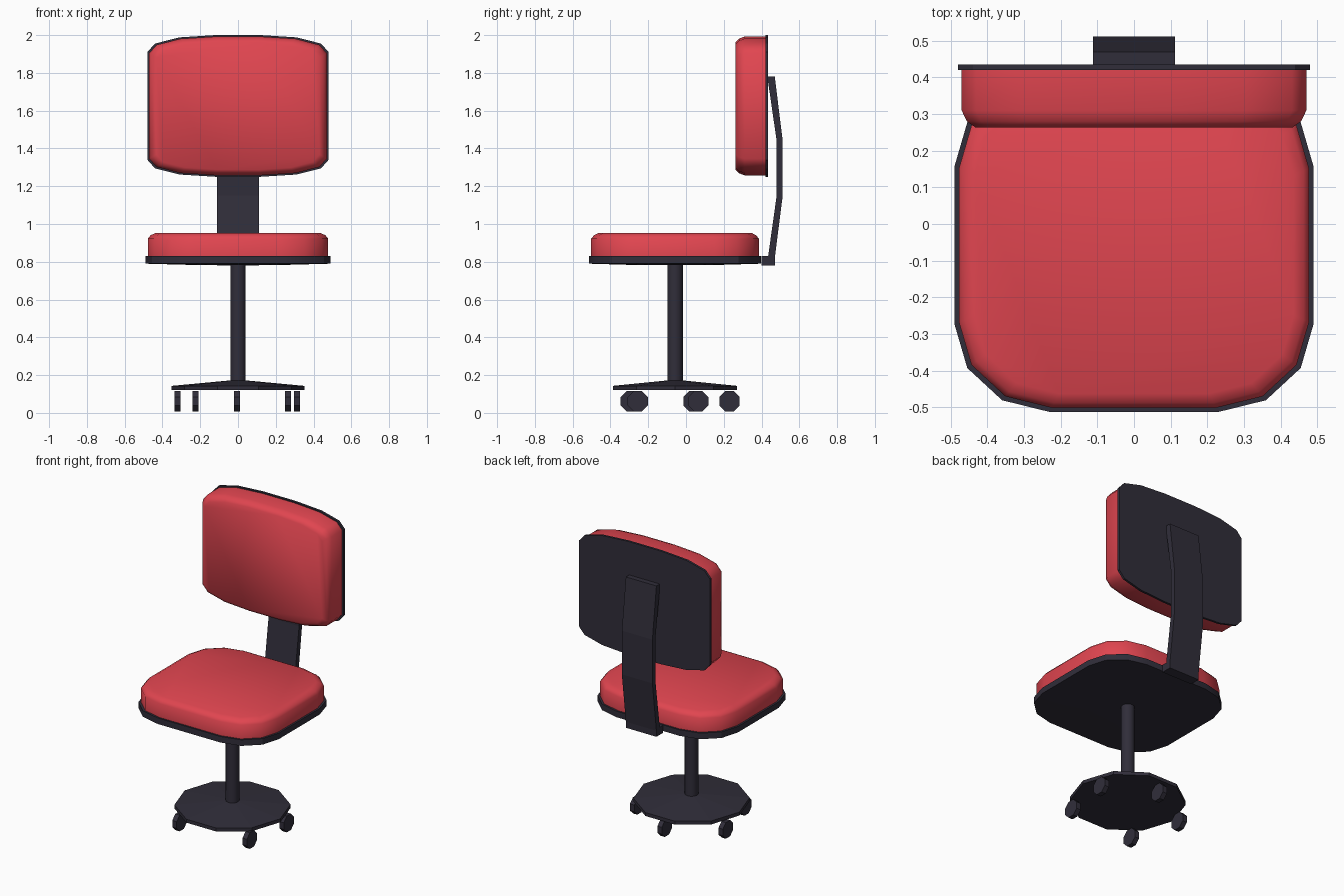
import bpy, math
from mathutils import Vector

if "Cube" in bpy.data.objects:
    bpy.data.objects.remove(bpy.data.objects["Cube"])


def material(name, color):
    m = bpy.data.materials.new(name)
    m.diffuse_color = (*color, 1)
    m.use_nodes = True
    m.node_tree.nodes["Principled BSDF"].inputs["Base Color"].default_value = m.diffuse_color
    return m


RED = material("red_fabric", (0.75, 0.06, 0.08))
DARK = material("dark_plastic", (0.03, 0.027, 0.042))
CY = -0.058  # y of the seat and column axis


def loft(name, rings, mat, smooth=None):
    """Skin a stack of equal-length point rings and cap both ends."""
    n = len(rings[0])
    verts = [p for r in rings for p in r]
    faces = [list(range(n))[::-1], list(range(len(verts) - n, len(verts)))]
    for k in range(len(rings) - 1):
        for i in range(n):
            j = (i + 1) % n
            faces.append([k * n + i, k * n + j, (k + 1) * n + j, (k + 1) * n + i])
    me = bpy.data.meshes.new(name)
    me.from_pydata(verts, [], faces)
    me.materials.append(mat)
    ob = bpy.data.objects.new(name, me)
    bpy.context.collection.objects.link(ob)
    bpy.ops.object.select_all(action='DESELECT')
    ob.select_set(True)
    bpy.context.view_layer.objects.active = ob
    # consistent outward normals
    bpy.ops.object.mode_set(mode='EDIT')
    bpy.ops.mesh.select_all(action='SELECT')
    bpy.ops.mesh.normals_make_consistent(inside=False)
    bpy.ops.object.mode_set(mode='OBJECT')
    if smooth:
        bpy.ops.object.shade_smooth_by_angle(angle=math.radians(smooth))
    return ob


def rounded(quarter):
    """Mirror a quarter outline into all four quadrants."""
    q, r = quarter, quarter[::-1]
    return (q + [(-x, y) for x, y in r] + [(-x, -y) for x, y in q]
            + [(x, -y) for x, y in r])


def polygon(n, radius, start=0.0):
    return [(radius * math.cos(start + 2 * math.pi * i / n),
             radius * math.sin(start + 2 * math.pi * i / n)) for i in range(n)]


def flat(outline, s, z):        # ring in a horizontal plane
    return [Vector((x * s, CY + y * s, z)) for x, y in outline]


def upright(outline, s, y):     # ring in a vertical plane
    return [Vector((x * s, y, 1.625 + z * s)) for x, z in outline]


# seat plate and cushion
seat = rounded([(0.49, 0.215), (0.455, 0.335), (0.36, 0.423), (0.23, 0.455)])
loft("seat_plate", [flat(seat, 0.4, 0.782), flat(seat, 1, 0.79), flat(seat, 1, 0.83)], DARK, 30)
loft("seat_cushion", [flat(seat, 0.975, 0.83), flat(seat, 0.975, 0.922),
                      flat(seat, 0.945, 0.94), flat(seat, 0.89, 0.953)], RED, 80)

# backrest plate and cushion
back = rounded([(0.48, 0.285), (0.44, 0.33), (0.31, 0.363), (0.12, 0.375)])
loft("backrest_plate", [upright(back, 1, 0.435), upright(back, 1, 0.42)], DARK, 30)
loft("backrest_cushion", [upright(back, 0.98, 0.42), upright(back, 0.98, 0.31),
                          upright(back, 0.95, 0.28), upright(back, 0.9, 0.263)], RED, 80)

# bent support bar joining seat and backrest
bar = [(0.40, 0.78), (0.47, 0.78), (0.47, 0.82), (0.512, 1.15), (0.512, 1.44),
       (0.47, 1.78), (0.43, 1.78), (0.435, 1.75), (0.48, 1.44), (0.48, 1.15),
       (0.435, 0.83), (0.40, 0.83)]
loft("support_bar", [[Vector((x, y, z)) for y, z in bar] for x in (-0.112, 0.112)], DARK)

# column and sloped base disc
post = polygon(12, 0.041)
loft("column", [flat(post, 1, 0.15), flat(post, 1, 0.785)], DARK, 40)
disc = [(x, y * 0.985) for x, y in polygon(10, 0.351)]
loft("base_disc", [flat(disc, 1, 0.12), flat(disc, 1, 0.143), flat(disc, 0.12, 0.172)], DARK)

# five octagonal wheels, all rolling along y
wheel = polygon(8, 0.058, math.pi / 8)
for i, (cx, cy) in enumerate([(-0.32, 0.04), (0.312, 0.065), (-0.224, -0.292),
                              (0.265, -0.255), (-0.005, 0.23)]):
    loft(f"wheel_{i + 1}", [[Vector((cx + d, cy + y, 0.0536 + 0.008 + z)) for y, z in wheel]
                            for d in (-0.016, 0.016)], DARK)
